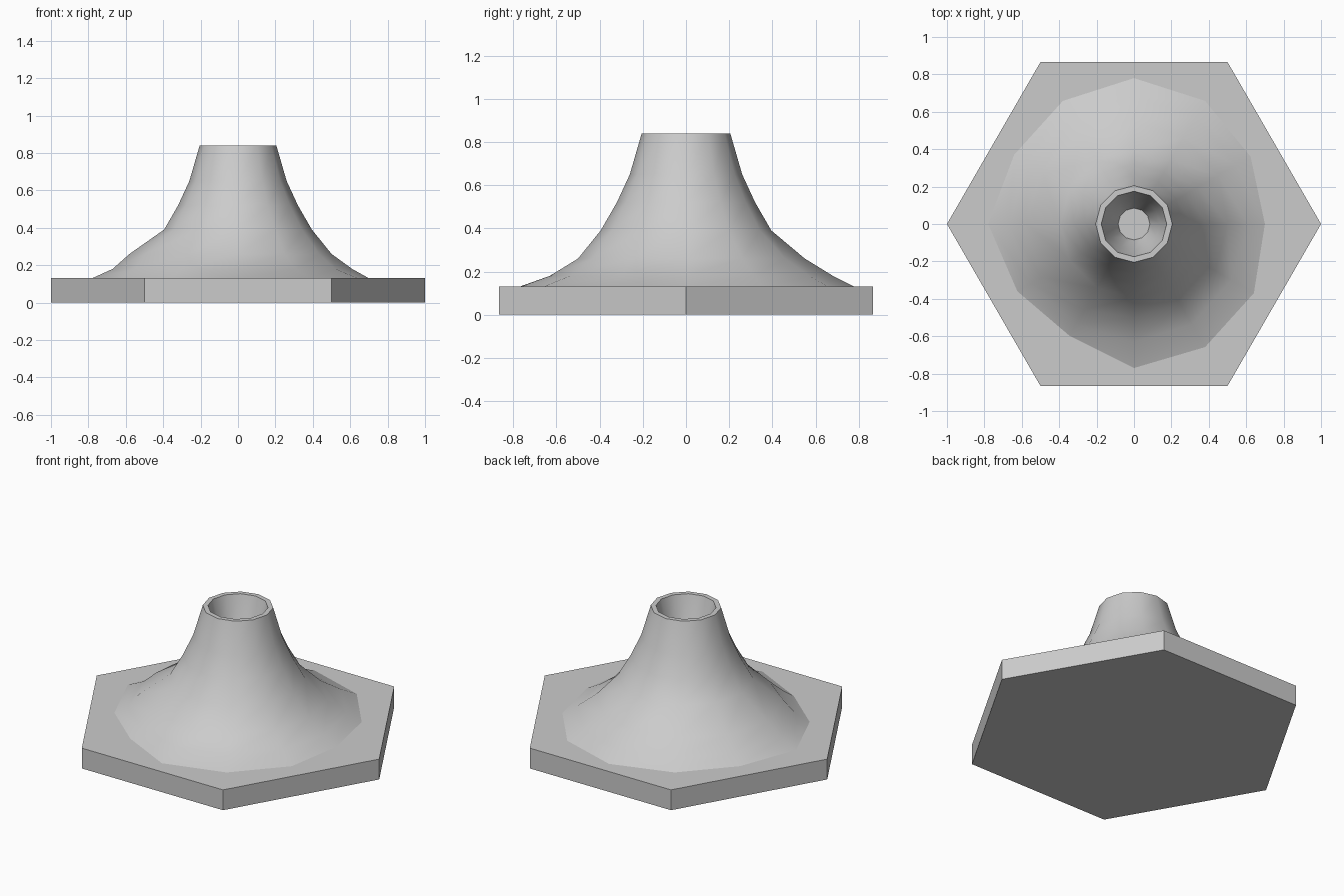
import bpy
import math

cube = bpy.data.objects.get("Cube")
if cube:
    bpy.data.objects.remove(cube, do_unlink=True)

stone = bpy.data.materials.new("light_grey_stone")
stone.use_nodes = True
grey = (0.6, 0.6, 0.6, 1)
stone.diffuse_color = grey
stone.node_tree.nodes["Principled BSDF"].inputs["Base Color"].default_value = grey


def loft(name, sides, rings, cap_bottom=False):
    """Stack rings of (height, radius or radius per corner) and cap the last one."""
    verts, faces = [], []
    for z, radii in rings:
        for i in range(sides):
            r = radii[i] if isinstance(radii, list) else radii
            a = math.tau * i / sides
            verts.append((r * math.cos(a), r * math.sin(a), z))
    for k in range(len(rings) - 1):
        low, high = k * sides, (k + 1) * sides
        for i in range(sides):
            j = (i + 1) % sides
            faces.append((low + i, low + j, high + j, high + i))
    last = (len(rings) - 1) * sides
    faces.append(tuple(range(last, last + sides)))
    if cap_bottom:
        faces.append(tuple(reversed(range(sides))))
    mesh = bpy.data.meshes.new(name)
    mesh.from_pydata(verts, [], faces)
    mesh.materials.append(stone)
    obj = bpy.data.objects.new(name, mesh)
    bpy.context.collection.objects.link(obj)
    return obj


# Hexagonal base tile
TILE_TOP = 0.13
loft("hex_tile", 6, [(0, 1.0), (TILE_TOP, 1.0)], cap_bottom=True)

# Uneven foot of the mountain, one radius per corner from +x round to the back
foot = [.70, .72, .76, .78, .76, .74, .78, .72, .69, .77, .76, .74]
apron = [.61, .63, .66, .68, .67, .66, .67, .64, .62, .63, .62, .60]
shoulder = [.50, .52, .53, .55, .56, .57, .58, .57, .53, .50, .50, .50]

# Outer slope, flat rim, then down the crater wall to its floor
mountain = loft("volcano_cone", 12, [
    (TILE_TOP, foot),
    (0.18, apron),
    (0.26, shoulder),
    (0.39, 0.395),
    (0.52, 0.32),
    (0.65, 0.26),
    (0.84, 0.205),
    (0.84, 0.175),
    (0.70, 0.14),
    (0.55, 0.085),
])

# Soft slopes with a crisp rim
bpy.ops.object.select_all(action="DESELECT")
mountain.select_set(True)
bpy.context.view_layer.objects.active = mountain
bpy.ops.object.shade_smooth_by_angle(angle=math.radians(30))
